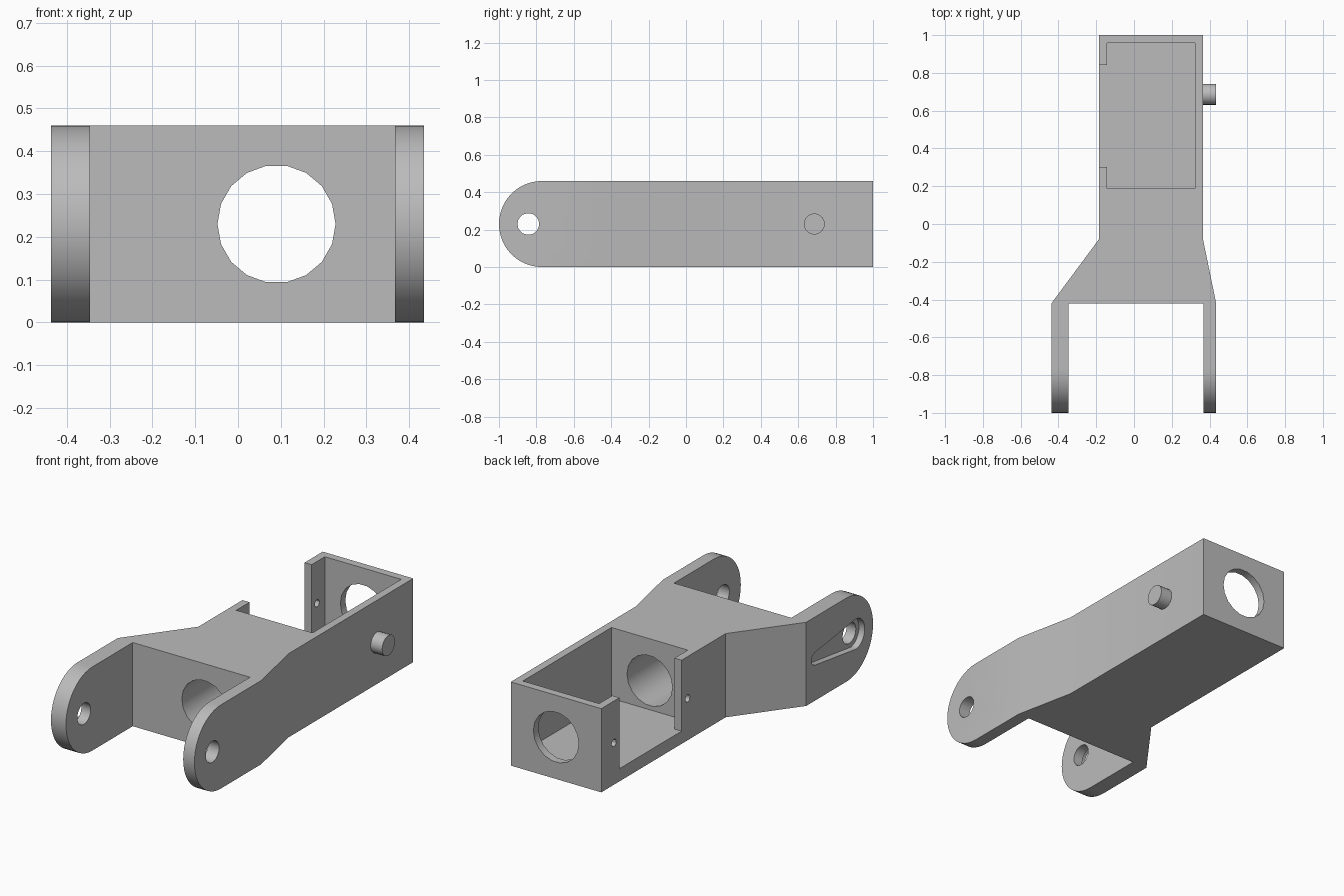
import bpy, bmesh
from math import sin, cos, pi, radians
from mathutils import Matrix, Vector

cube = bpy.data.objects.get("Cube")
if cube:
    bpy.data.objects.remove(cube, do_unlink=True)

H = 0.46           # overall height
MID = H / 2        # height of every bore

grey = bpy.data.materials.new("light_grey")
grey.use_nodes = True
COLOUR = (0.5, 0.5, 0.5, 1)
grey.diffuse_color = COLOUR
grey.node_tree.nodes["Principled BSDF"].inputs["Base Color"].default_value = COLOUR


def prism(name, points, axis, start, end):
    """Extrude a closed profile along x, y or z from start to end."""
    place = {"x": lambda a, b: (start, a, b),
             "y": lambda a, b: (a, start, b),
             "z": lambda a, b: (a, b, start)}[axis]
    step = Vector([(end - start) * (axis == k) for k in "xyz"])
    bm = bmesh.new()
    face = bm.faces.new([bm.verts.new(place(a, b)) for a, b in points])
    grown = bmesh.ops.extrude_face_region(bm, geom=[face])["geom"]
    bmesh.ops.translate(bm, vec=step,
                        verts=[v for v in grown if isinstance(v, bmesh.types.BMVert)])
    bmesh.ops.recalc_face_normals(bm, faces=bm.faces)
    mesh = bpy.data.meshes.new(name)
    bm.to_mesh(mesh)
    bm.free()
    mesh.materials.append(grey)
    obj = bpy.data.objects.new(name, mesh)
    bpy.context.collection.objects.link(obj)
    return obj


def arc(a, b, r, first=0, last=360, n=18):
    """Points on an arc; a full circle leaves out the repeated end."""
    count = n if last - first == 360 else n + 1
    angles = [radians(first + (last - first) * i / n) for i in range(count)]
    return [(a + r * cos(t), b + r * sin(t)) for t in angles]


def rect(a0, a1, b0, b1):
    return [(a0, b0), (a1, b0), (a1, b1), (a0, b1)]


def boolean(target, cutter, operation="DIFFERENCE"):
    cutter.hide_render = True
    mod = target.modifiers.new("cut", "BOOLEAN")
    mod.operation, mod.solver, mod.object = operation, "EXACT", cutter
    bpy.context.view_layer.objects.active = target
    bpy.ops.object.modifier_apply(modifier=mod.name)
    bpy.data.objects.remove(cutter, do_unlink=True)


def smooth(obj):
    bpy.ops.object.select_all(action="DESELECT")
    obj.select_set(True)
    bpy.context.view_layer.objects.active = obj
    bpy.ops.object.shade_smooth_by_angle(angle=radians(30))


# Bracket: forked plan outline, with rounded arm tips from a side profile
plan = [(-0.185, 1), (-0.185, -0.08), (-0.437, -0.42), (-0.437, -1.1),
        (-0.346, -1.1), (-0.346, -0.42), (0.367, -0.42), (0.367, -1.1),
        (0.435, -1.1), (0.435, -0.42), (0.365, -0.08), (0.365, 1)]
bracket = prism("bracket", plan, "z", 0, H)
side = arc(-1 + MID, MID, MID, 90, 270, 24) + [(1.1, 0), (1.1, H)]
boolean(bracket, prism("side_profile", side, "x", -0.6, 0.6), "INTERSECT")

# Open-topped pocket and its side opening
boolean(bracket, prism("pocket", rect(-0.142, 0.322, 0.187, 0.957), "z", 0.07, 0.6))
boolean(bracket, prism("side_opening", rect(-0.3, 0, 0.303, 0.842), "z", 0.07, 0.6))

# Large bore along the body and pivot bore through both arms
boolean(bracket, prism("body_bore", arc(0.09, MID, 0.138), "y", -0.5, 1.1))
boolean(bracket, prism("pivot_bore", arc(-0.843, MID, 0.058), "x", -0.6, 0.6))

# Screw holes in the two lips
for y in (0.25, 0.89):
    boolean(bracket, prism("screw_hole", arc(y, MID, 0.02, n=12), "x", -0.3, -0.1))

# Tapered recess on the outside of the right arm
slot = arc(-0.843, MID, 0.085, 100, 260, 12) + arc(-0.5, MID, 0.035, -80, 80, 8)
boolean(bracket, prism("arm_recess", slot, "x", -0.5, -0.402))
smooth(bracket)

# Pivot peg on the left wall
peg = prism("pivot_peg", arc(0.686, MID, 0.056), "x", 0.36, 0.435)
smooth(peg)
